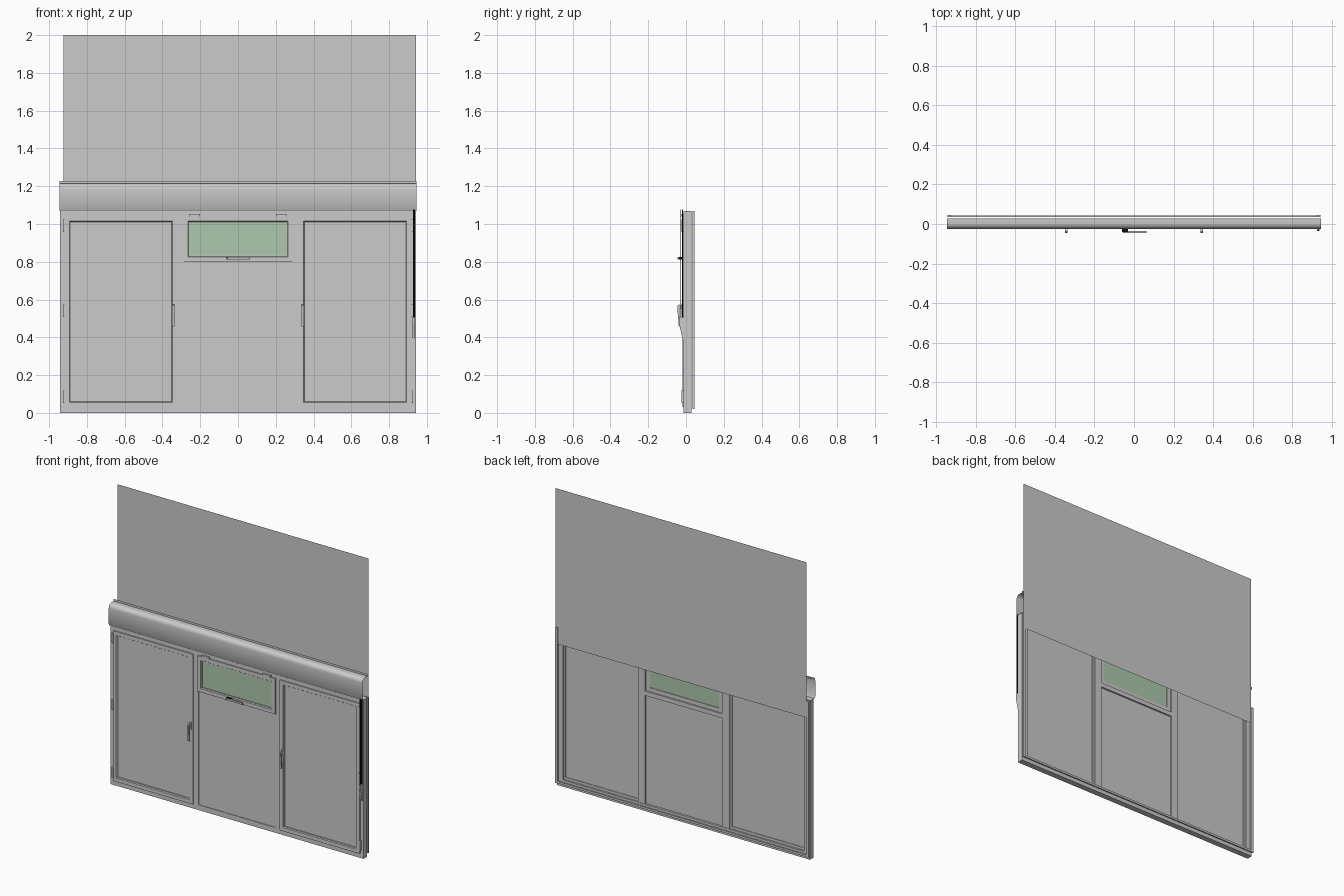
import bpy, bmesh, math

if "Cube" in bpy.data.objects:
    bpy.data.objects.remove(bpy.data.objects["Cube"])


def material(name, rgb):
    m = bpy.data.materials.new(name)
    m.diffuse_color = (*rgb, 1)
    m.use_nodes = True
    m.node_tree.nodes["Principled BSDF"].inputs["Base Color"].default_value = m.diffuse_color
    return m


GREY = material("light_grey", (0.6, 0.6, 0.6))
GREEN = material("green_glass", (0.42, 0.58, 0.42))
BLACK = material("black", (0.004, 0.004, 0.004))


def finish(name, bm, mat, smooth=False):
    bmesh.ops.recalc_face_normals(bm, faces=bm.faces)
    me = bpy.data.meshes.new(name)
    bm.to_mesh(me)
    bm.free()
    me.materials.append(mat)
    ob = bpy.data.objects.new(name, me)
    bpy.context.collection.objects.link(ob)
    if smooth:
        bpy.ops.object.select_all(action='DESELECT')
        ob.select_set(True)
        bpy.context.view_layer.objects.active = ob
        bpy.ops.object.shade_smooth_by_angle(angle=math.radians(35))
    return ob


def box(name, x, y, z, mat=GREY):
    """Box from (min, max) ranges."""
    bm = bmesh.new()
    bmesh.ops.create_cube(bm, size=1)
    for v in bm.verts:
        v.co = [r[0] if c < 0 else r[1] for c, r in zip(v.co, (x, y, z))]
    return finish(name, bm, mat)


def ring(name, x, z, profile):
    """Rectangular frame swept from a closed (inset, y) profile."""
    bm = bmesh.new()
    loops = []
    for d, y in profile:
        x0, x1, z0, z1 = x[0] + d, x[1] - d, z[0] + d, z[1] - d
        loops.append([bm.verts.new(c) for c in
                      ((x0, y, z0), (x1, y, z0), (x1, y, z1), (x0, y, z1))])
    for i, a in enumerate(loops):
        b = loops[(i + 1) % len(loops)]
        for k in range(4):
            n = (k + 1) % 4
            bm.faces.new((a[k], a[n], b[n], b[k]))
    return finish(name, bm, GREY)


def extrude_x(name, pts, x, mat=GREY, closed=True, smooth=False):
    """Extrude a (y, z) profile along x; an open profile stays a thin shell."""
    bm = bmesh.new()
    a = [bm.verts.new((x[0], *p)) for p in pts]
    b = [bm.verts.new((x[1], *p)) for p in pts]
    n = len(pts)
    for i in range(n if closed else n - 1):
        j = (i + 1) % n
        bm.faces.new((a[i], a[j], b[j], b[i]))
    if closed:
        bm.faces.new(a)
        bm.faces.new(b)
    return finish(name, bm, mat, smooth)


# Fixed outer frame with a stepped inner edge
ring("outer_frame", (-0.942, 0.942), (0, 1.07),
     [(0, -0.012), (0.035, -0.012), (0.035, 0.008), (0.045, 0.008),
      (0.045, 0.028), (0, 0.028)])

# Sashes: two doors and a small tilting window
SASH = [(0, -0.019), (0.025, -0.019), (0.029, -0.013), (0.032, -0.013),
        (0.032, 0.016), (0.0, 0.016)]
DOOR_Z = (0.03, 1.04)
for side, s in (("left", -1), ("right", 1)):
    x = tuple(sorted((s * 0.322, s * 0.918)))
    ring(side + "_door_sash", x, DOOR_Z, SASH)
    box(side + "_door_panel", (x[0] + 0.03, x[1] - 0.03), (-0.008, 0.012),
        (0.06, 1.01))
    # Mullion between door and centre
    box(side + "_mullion", tuple(sorted((s * 0.286, s * 0.34))),
        (-0.012, 0.025), (0.035, 1.036))

ring("tilt_window_sash", (-0.29, 0.29), (0.80, 1.04), SASH)
box("tilt_window_glass", (-0.26, 0.26), (-0.008, 0.012), (0.83, 1.01), GREEN)
box("centre_panel", (-0.288, 0.288), (-0.008, 0.014), (0.03, 0.80))
box("transom", (-0.288, 0.288), (-0.006, 0.025), (0.775, 0.805))

# Hinges
for s in (-1, 1):
    for i, z in enumerate((0.085, 0.54, 0.99)):
        box(f"door_hinge_{i}", tuple(sorted((s * 0.914, s * 0.926))),
            (-0.024, -0.01), (z - 0.033, z + 0.033))
    box("tilt_hinge", tuple(sorted((s * 0.2, s * 0.256))),
        (-0.024, -0.01), (1.038, 1.052))

# Door handles: back plate and cranked lever
for s in (-1, 1):
    box("door_handle_plate", (s * 0.34 - 0.008, s * 0.34 + 0.008),
        (-0.023, -0.018), (0.53, 0.58))
    extrude_x("door_handle",
              [(-0.02, 0.565), (-0.038, 0.575), (-0.045, 0.568),
               (-0.044, 0.53), (-0.038, 0.458), (-0.031, 0.458),
               (-0.035, 0.53), (-0.034, 0.556), (-0.02, 0.55)],
              (s * 0.343 - 0.006, s * 0.343 + 0.006))

# Tilt window handle
box("tilt_handle_base", (-0.06, -0.03), (-0.04, -0.018), (0.813, 0.826), BLACK)
box("tilt_handle_lever", (-0.055, 0.063), (-0.045, -0.036), (0.813, 0.825))

# Shutter box: open thin shell with rounded front top and a back rim
arc = [(0.003 - 0.027 * math.cos(t), 1.185 + 0.029 * math.sin(t))
       for t in (math.pi / 2 * i / 8 for i in range(9))]
extrude_x("shutter_box",
          [(0.028, 1.072), (-0.017, 1.068), (-0.024, 1.078)] + arc
          + [(0.028, 1.214), (0.028, 1.228)],
          (-0.945, 0.944), closed=False, smooth=True)

# Shutter curtain: single thin sheet behind the frame
extrude_x("shutter_curtain", [(0.040, 0.955), (0.040, 2.0)],
          (-0.925, 0.942), closed=False)

# Guide rails behind the frame and bottom rail
for s in (-1, 1):
    box("guide_rail", tuple(sorted((s * 0.924, s * 0.943))),
        (0.035, 0.045), (0.02, 1.068))
box("bottom_rail", (-0.924, 0.924), (0.036, 0.044), (0.02, 0.034))

# Pull strap (two strands) and its winder
for y in (-0.031, -0.019):
    box("pull_strap", (0.926, 0.937), (y - 0.002, y + 0.002), (0.5, 1.078), BLACK)
extrude_x("strap_winder",
          [(-0.012, 0.505), (-0.036, 0.505), (-0.036, 0.47), (-0.018, 0.388),
           (-0.012, 0.388)], (0.924, 0.938))
